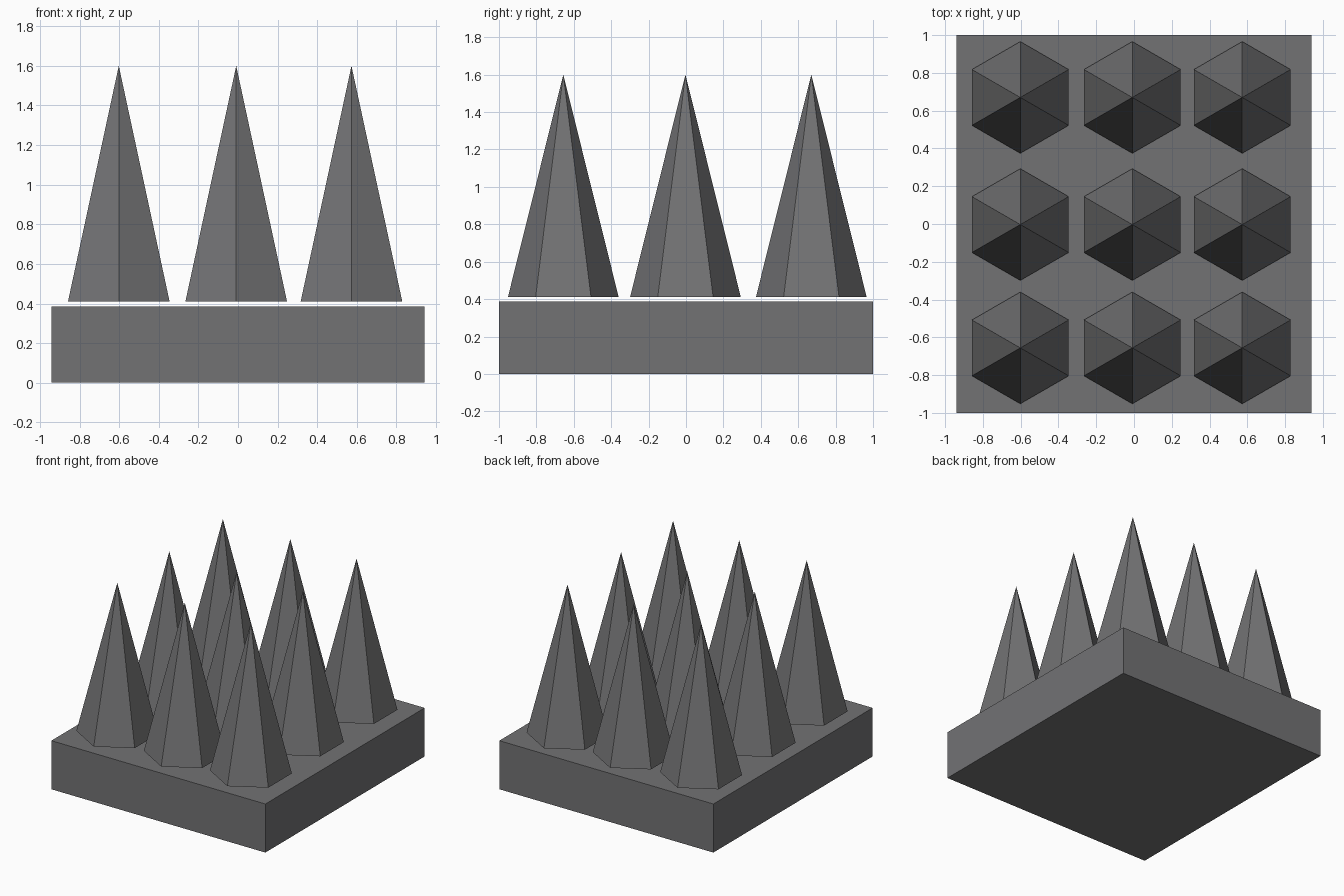
import bpy
import math

if "Cube" in bpy.data.objects:
    bpy.data.objects.remove(bpy.data.objects["Cube"])

grey = bpy.data.materials.new("dark grey")
grey.diffuse_color = (0.17, 0.17, 0.175, 1)
grey.use_nodes = True
grey.node_tree.nodes["Principled BSDF"].inputs["Base Color"].default_value = grey.diffuse_color


def add_mesh(name, verts, faces):
    mesh = bpy.data.meshes.new(name)
    mesh.from_pydata(verts, [], faces)
    mesh.materials.append(grey)
    mesh.update()
    obj = bpy.data.objects.new(name, mesh)
    bpy.context.collection.objects.link(obj)
    return obj


# Base slab
W, D, H = 0.941, 1.0, 0.386
corners = [(-W, -D), (W, -D), (W, D), (-W, D)]
add_mesh("base_slab",
         [(x, y, z) for z in (0, H) for x, y in corners],
         [(3, 2, 1, 0), (4, 5, 6, 7)] +
         [(i, (i + 1) % 4, (i + 1) % 4 + 4, i + 4) for i in range(4)])


# Six-sided spike, with corners pointing along y, floating just above the slab
def spike(name, cx, cy, radius=0.296, bottom=0.411, tip=1.6, sides=6):
    ring = []
    for i in range(sides):
        a = math.pi / 2 + 2 * math.pi * i / sides
        ring.append((cx + radius * math.cos(a), cy + radius * math.sin(a), bottom))
    faces = [(i, (i + 1) % sides, sides) for i in range(sides)]
    faces.append(tuple(reversed(range(sides))))
    add_mesh(name, ring + [(cx, cy, tip)], faces)


# Three by three grid of spikes
for r, y in enumerate((-0.656, -0.003, 0.67)):
    for c, x in enumerate((-0.602, -0.009, 0.573)):
        spike(f"spike_{r + 1}_{c + 1}", x, y)
